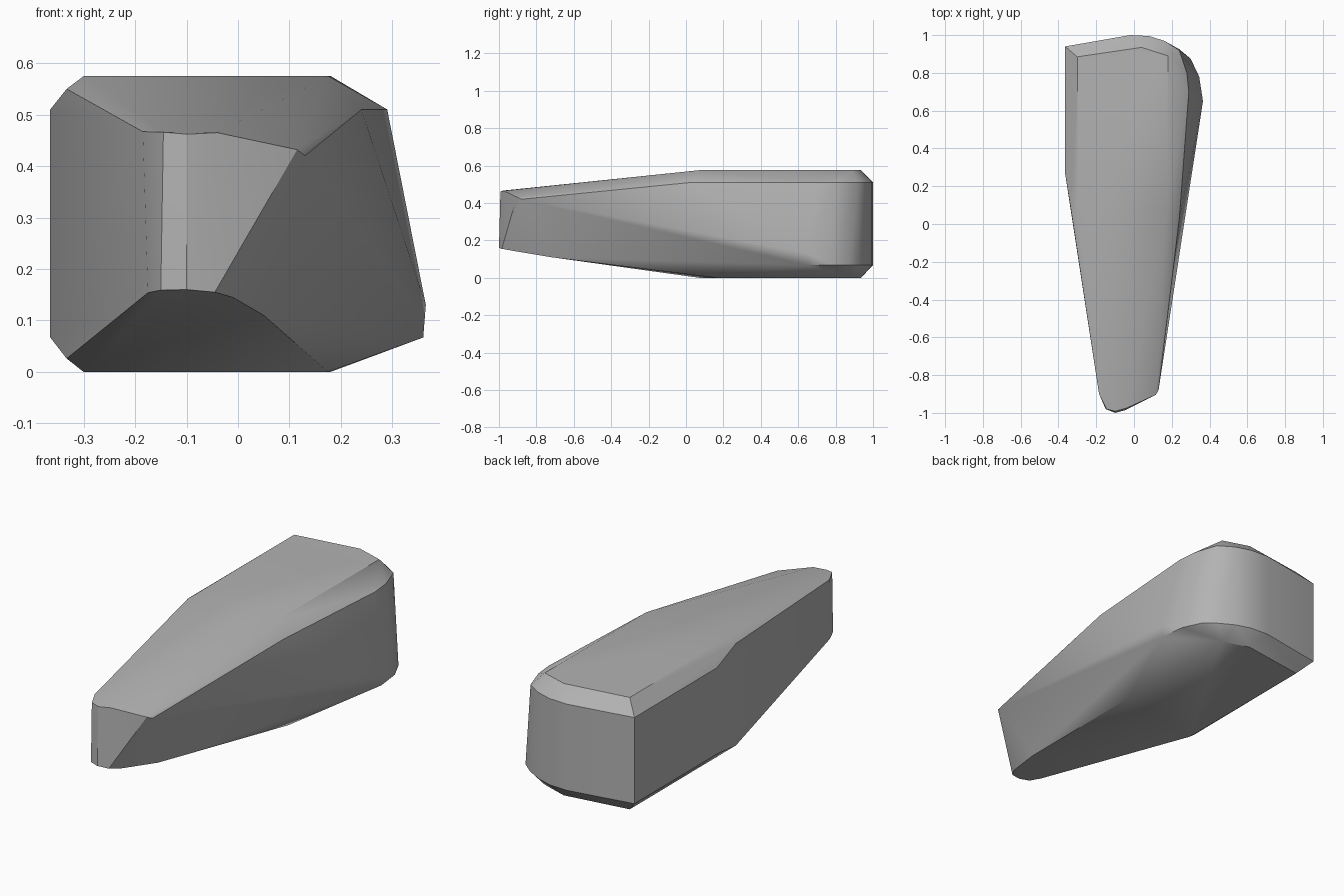
import bpy
import bmesh
import math

cube = bpy.data.objects.get("Cube")
if cube:
    bpy.data.objects.remove(cube, do_unlink=True)

stone = bpy.data.materials.new("grey stone")
stone.use_nodes = True
GREY = (0.45, 0.45, 0.45, 1)
stone.diffuse_color = GREY
stone.node_tree.nodes["Principled BSDF"].inputs["Base Color"].default_value = GREY

TOP, BELT_HIGH, BELT_LOW = 0.575, 0.51, 0.067

points = []


def ring(outline, z):
    """Add a flat outline at one height."""
    points.extend((x, y, z) for x, y in outline)


# Flat top and underside
plate = [(-0.3, 0.885), (0.04, 0.935), (0.18, 0.89)]
ring(plate + [(-0.3, 0.07), (0.175, 0.07)], TOP)
ring(plate + [(-0.3, 0.07), (0.175, 0.16)], 0)

# Straight left wall and rounded back, shared by both belts
wall = [(-0.365, 0.27), (-0.365, 0.94), (-0.02, 1.0), (0.08, 0.995), (0.16, 0.97)]
ring(wall + [(0.24, 0.92), (0.28, 0.8), (0.29, 0.7), (0.24, 0.03)], BELT_HIGH)
ring(wall + [(0.24, 0.925), (0.3, 0.875), (0.345, 0.78), (0.36, 0.65)], BELT_LOW)
points.append((0.365, 0.65, 0.13))

# Left shoulders where the taper starts
points += [(-0.333, 0.07, 0.55), (-0.333, 0.07, 0.026)]

# Narrow tip, upper rim and lower rim
points += [(-0.185, -0.9, 0.467), (-0.145, -0.98, 0.466), (-0.1, -0.992, 0.462),
           (-0.04, -0.975, 0.465), (0.115, -0.905, 0.432), (0.13, -0.88, 0.42)]
points += [(-0.175, -0.92, 0.154), (-0.15, -0.98, 0.159), (-0.1, -1.0, 0.16),
           (-0.045, -0.985, 0.155), (-0.01, -0.93, 0.145), (0.05, -0.72, 0.11)]

# Skin the outlines into one solid wedge
bm = bmesh.new()
for p in points:
    bm.verts.new(p)
hull = bmesh.ops.convex_hull(bm, input=bm.verts)
inner = {v for v in hull["geom_interior"] if isinstance(v, bmesh.types.BMVert)}
bmesh.ops.delete(bm, geom=list(inner), context="VERTS")
bmesh.ops.dissolve_limit(bm, angle_limit=math.radians(1), verts=bm.verts, edges=bm.edges)
bmesh.ops.recalc_face_normals(bm, faces=bm.faces)
mesh = bpy.data.meshes.new("wedge_stone")
bm.to_mesh(mesh)
bm.free()
mesh.materials.append(stone)
body = bpy.data.objects.new("wedge_stone", mesh)
bpy.context.collection.objects.link(body)

# Soft facets with crisp corners
bpy.context.view_layer.objects.active = body
body.select_set(True)
bpy.ops.object.shade_smooth_by_angle(angle=math.radians(30))
